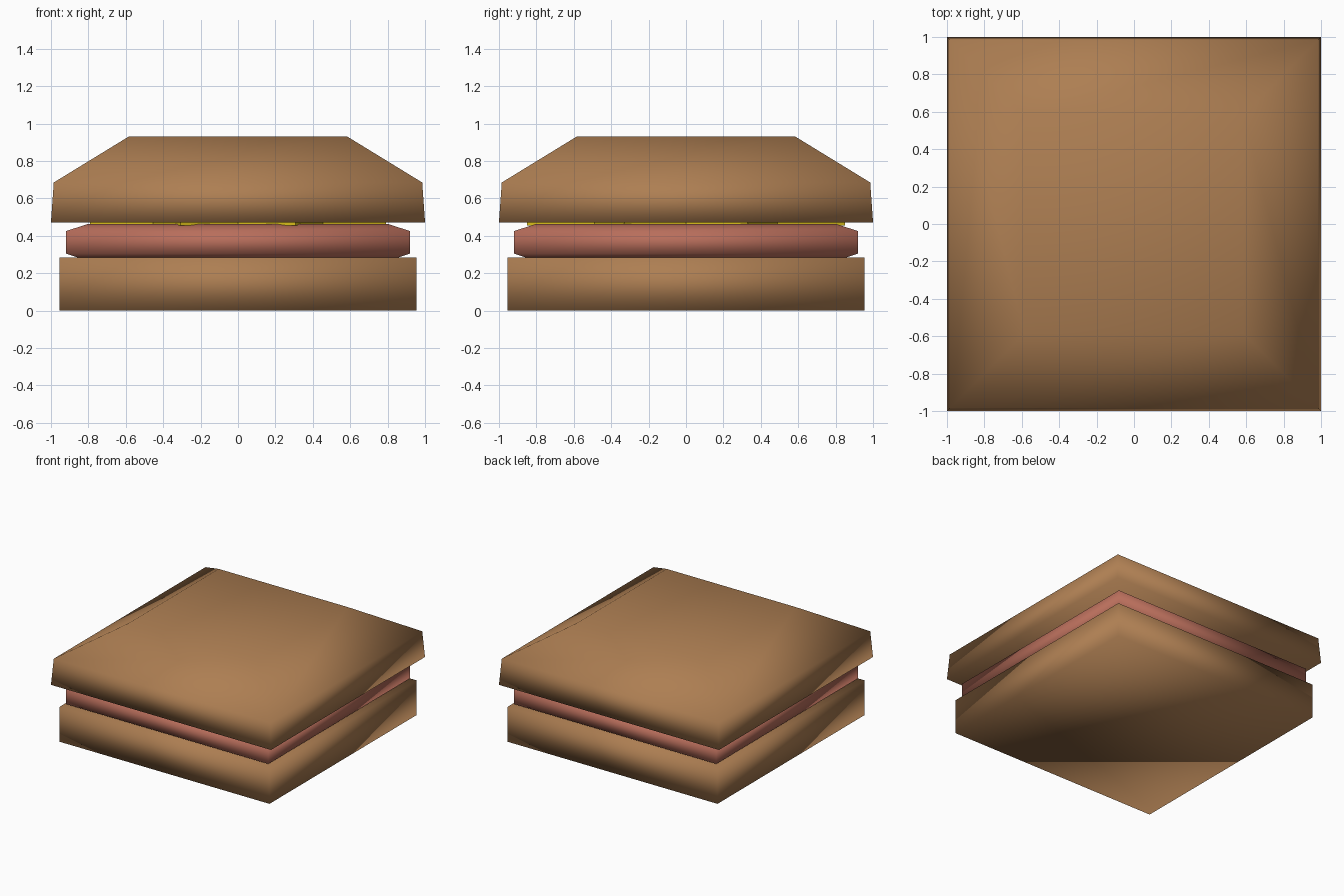
import bpy, bmesh, math

if "Cube" in bpy.data.objects:
    bpy.data.objects.remove(bpy.data.objects["Cube"])


def material(name, rgb):
    m = bpy.data.materials.new(name)
    m.diffuse_color = (*rgb, 1)
    m.use_nodes = True
    m.node_tree.nodes["Principled BSDF"].inputs["Base Color"].default_value = m.diffuse_color
    return m


def square_loft(name, rings, mat, smooth=True, sx=1.0, turn=0.0):
    """Stack square rings given as (half width, z) and cap both ends."""
    bm = bmesh.new()
    loops = []
    for h, z in rings:
        loop = []
        for i in range(4):
            a = math.radians(45 + 90 * i) + turn
            r = h * math.sqrt(2)
            loop.append(bm.verts.new((sx * r * math.cos(a), r * math.sin(a), z)))
        loops.append(loop)
    for low, high in zip(loops, loops[1:]):
        for i in range(4):
            j = (i + 1) % 4
            bm.faces.new((low[i], low[j], high[j], high[i]))
    bm.faces.new(loops[0][::-1])
    bm.faces.new(loops[-1])
    for f in bm.faces:
        f.smooth = smooth
    mesh = bpy.data.meshes.new(name)
    bm.to_mesh(mesh)
    bm.free()
    mesh.materials.append(mat)
    ob = bpy.data.objects.new(name, mesh)
    bpy.context.collection.objects.link(ob)
    return ob


bread = material("bread", (0.42, 0.21, 0.085))
meat = material("meat", (0.48, 0.155, 0.105))
yellow = material("cheese", (0.70, 0.52, 0.01))

# Buns: plain slab below, faceted crown above
square_loft("bottom_bun", [(0.955, 0.0), (0.955, 0.285)], bread)
square_loft("top_bun", [(1.0, 0.472), (0.985, 0.685), (0.585, 0.93)], bread)

# Patty with chamfered rims, sunk slightly into the bottom bun
square_loft("patty", [(0.80, 0.265), (0.92, 0.305), (0.92, 0.425), (0.80, 0.464)], meat)

# Two cheese slices turned opposite ways so their corners peek out
corner = math.hypot(0.33, 0.85)
for side, label in ((-1, "left"), (1, "right")):
    square_loft("cheese_slice_" + label,
                [(corner / math.sqrt(2), 0.455), (corner / math.sqrt(2), 0.476)],
                yellow, smooth=False, sx=0.93, turn=side * math.radians(23.8))
